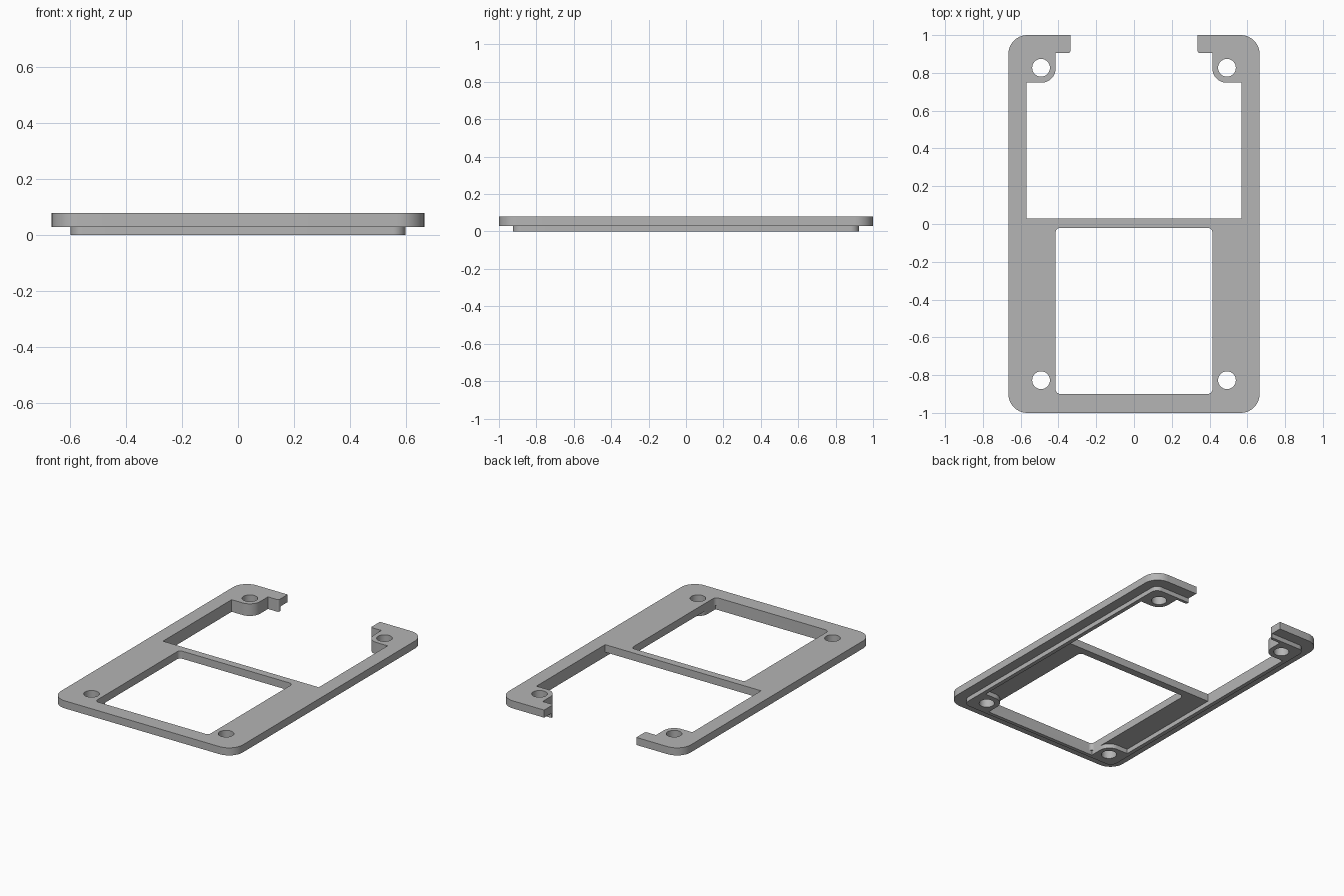
import bpy
import bmesh
from mathutils import Vector

cube = bpy.data.objects.get("Cube")
if cube:
    bpy.data.objects.remove(cube, do_unlink=True)

grey = bpy.data.materials.new("plain grey")
grey.use_nodes = True
GREY = (0.46, 0.46, 0.46, 1)
grey.diffuse_color = GREY
grey.node_tree.nodes["Principled BSDF"].inputs["Base Color"].default_value = GREY

PLATE_Z, TOP_Z = 0.03, 0.08
HOLE_X, HOLE_Y, HOLE_R = 0.492, 0.827, 0.047


def round_corners(corners, steps=10):
    """Turn (x, y, radius) corners into an outline with true arcs."""
    out = []
    for i, (x, y, r) in enumerate(corners):
        p = Vector((x, y))
        if r == 0:
            out.append(p)
            continue
        a = (Vector(corners[i - 1][:2]) - p).normalized()
        b = (Vector(corners[(i + 1) % len(corners)][:2]) - p).normalized()
        # All corners here are square, so the arc centre is p + r(a + b)
        centre = p + r * (a + b)
        for k in range(steps + 1):
            t = k / steps
            d = (-b * (1 - t) - a * t) if k in (0, steps) else (-b).slerp(-a, t)
            out.append(centre + r * d)
    return out


def prism(name, half, z0, z1):
    """Extrude an outline given by its +x half, mirrored over x = 0."""
    corners = half + [(-x, y, r) for x, y, r in reversed(half)]
    bm = bmesh.new()
    face = bm.faces.new([bm.verts.new((p.x, p.y, z0)) for p in round_corners(corners)])
    new = bmesh.ops.extrude_face_region(bm, geom=[face])["geom"]
    verts = [v for v in new if isinstance(v, bmesh.types.BMVert)]
    bmesh.ops.translate(bm, verts=verts, vec=(0, 0, z1 - z0))
    bmesh.ops.recalc_face_normals(bm, faces=bm.faces)
    mesh = bpy.data.meshes.new(name)
    bm.to_mesh(mesh)
    bm.free()
    mesh.materials.append(grey)
    obj = bpy.data.objects.new(name, mesh)
    bpy.context.collection.objects.link(obj)
    return obj


def rect(x, y0, y1, r):
    return [(x, y0, r), (x, y1, r)]


def combine(target, tool, operation):
    mod = target.modifiers.new(operation.title(), 'BOOLEAN')
    mod.operation = operation
    mod.solver = 'EXACT'
    mod.object = tool
    bpy.context.view_layer.objects.active = target
    bpy.ops.object.modifier_apply(modifier=mod.name)
    bpy.data.objects.remove(tool, do_unlink=True)


# Outer plate with a smaller locating lip below
frame = prism("bezel_frame", rect(0.665, -1, 1, 0.1), PLATE_Z, TOP_Z)
combine(frame, prism("lip", rect(0.597, -0.925, 0.925, 0.045), 0, 0.05), 'UNION')

# Upper opening: leaves two screw bosses and a gap in the back edge
opening = [(0.57, 0.03, 0), (0.57, 0.748, 0), (0.415, 0.748, 0.075),
           (0.415, 0.905, 0), (0.337, 0.905, 0.012), (0.337, 1.2, 0)]
combine(frame, prism("opening_cutter", opening, -0.2, 0.3), 'DIFFERENCE')

# Underside recess: leaves the lip and the two front screw bosses
recess = [(0.415, -0.9, 0), (0.415, -0.745, 0.075), (0.57, -0.745, 0), (0.57, 0.1, 0)]
combine(frame, prism("recess_cutter", recess, -0.2, PLATE_Z), 'DIFFERENCE')

# Lower window
combine(frame, prism("window_cutter", rect(0.415, -0.9, -0.02, 0.025), -0.2, 0.3), 'DIFFERENCE')

# Screw holes
for sx in (-1, 1):
    for sy in (-1, 1):
        bpy.ops.mesh.primitive_cylinder_add(vertices=48, radius=HOLE_R, depth=0.6,
                                            location=(sx * HOLE_X, sy * HOLE_Y, 0))
        hole = bpy.context.object
        hole.data.materials.append(grey)
        combine(frame, hole, 'DIFFERENCE')

# Smooth arcs, sharp edges
bpy.ops.object.select_all(action='DESELECT')
frame.select_set(True)
bpy.context.view_layer.objects.active = frame
bpy.ops.object.shade_smooth_by_angle()
